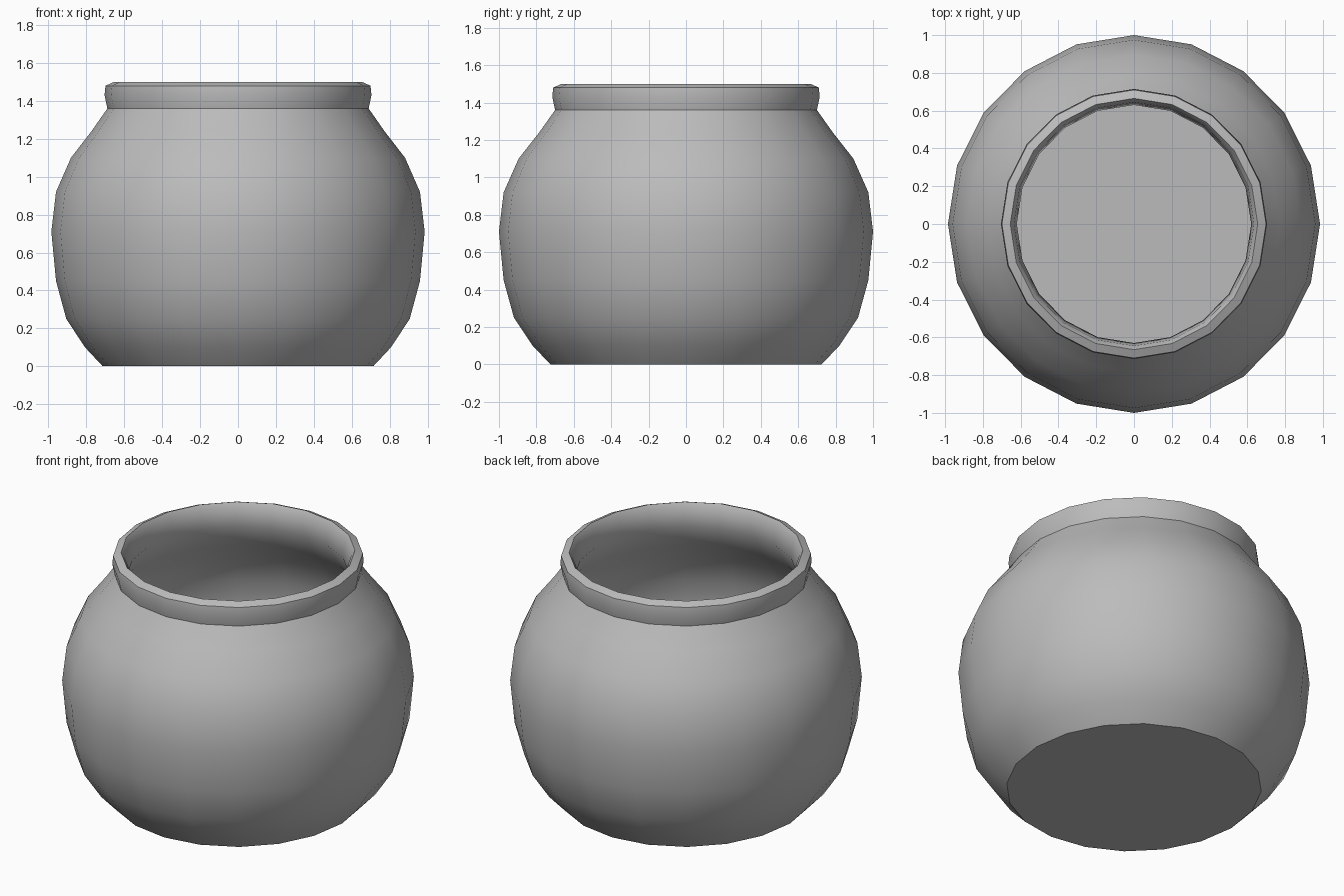
import bpy
import bmesh
from math import cos, sin, tau, radians

cube = bpy.data.objects.get("Cube")
if cube:
    bpy.data.objects.remove(cube, do_unlink=True)

SIDES = 20
X_SCALE = 0.985

# Plain grey clay
clay = bpy.data.materials.new("grey_clay")
clay.use_nodes = True
clay.diffuse_color = (0.5, 0.5, 0.5, 1)
clay.node_tree.nodes["Principled BSDF"].inputs["Base Color"].default_value = (0.5, 0.5, 0.5, 1)

# Closed profile (radius, height): outer belly, rolled rim, then inner wall
profile = [
    (0.725, 0), (0.82, 0.10), (0.92, 0.25), (0.975, 0.45), (1.0, 0.71),
    (0.975, 0.92), (0.895, 1.10), (0.785, 1.24), (0.7, 1.36), (0.715, 1.43),
    (0.71, 1.48), (0.665, 1.5), (0.645, 1.47), (0.63, 1.36), (0.725, 1.2),
    (0.835, 1.07), (0.915, 0.9), (0.94, 0.71), (0.915, 0.47), (0.865, 0.29),
    (0.77, 0.15), (0.69, 0.07),
]


def lathe(name, points, material):
    bm = bmesh.new()
    rings = [[bm.verts.new((r * X_SCALE * cos(tau * i / SIDES),
                            r * sin(tau * i / SIDES), z)) for i in range(SIDES)]
             for r, z in points]
    for low, high in zip(rings, rings[1:]):
        for i in range(SIDES):
            j = (i + 1) % SIDES
            bm.faces.new((low[i], low[j], high[j], high[i]))
    # Flat underside and inner floor
    bm.faces.new(rings[0])
    bm.faces.new(rings[-1])
    bmesh.ops.recalc_face_normals(bm, faces=bm.faces)
    mesh = bpy.data.meshes.new(name)
    bm.to_mesh(mesh)
    bm.free()
    mesh.materials.append(material)
    obj = bpy.data.objects.new(name, mesh)
    bpy.context.collection.objects.link(obj)
    return obj


pot = lathe("round_pot", profile, clay)
bpy.ops.object.select_all(action="DESELECT")
pot.select_set(True)
bpy.context.view_layer.objects.active = pot
bpy.ops.object.shade_smooth_by_angle(angle=radians(40))
